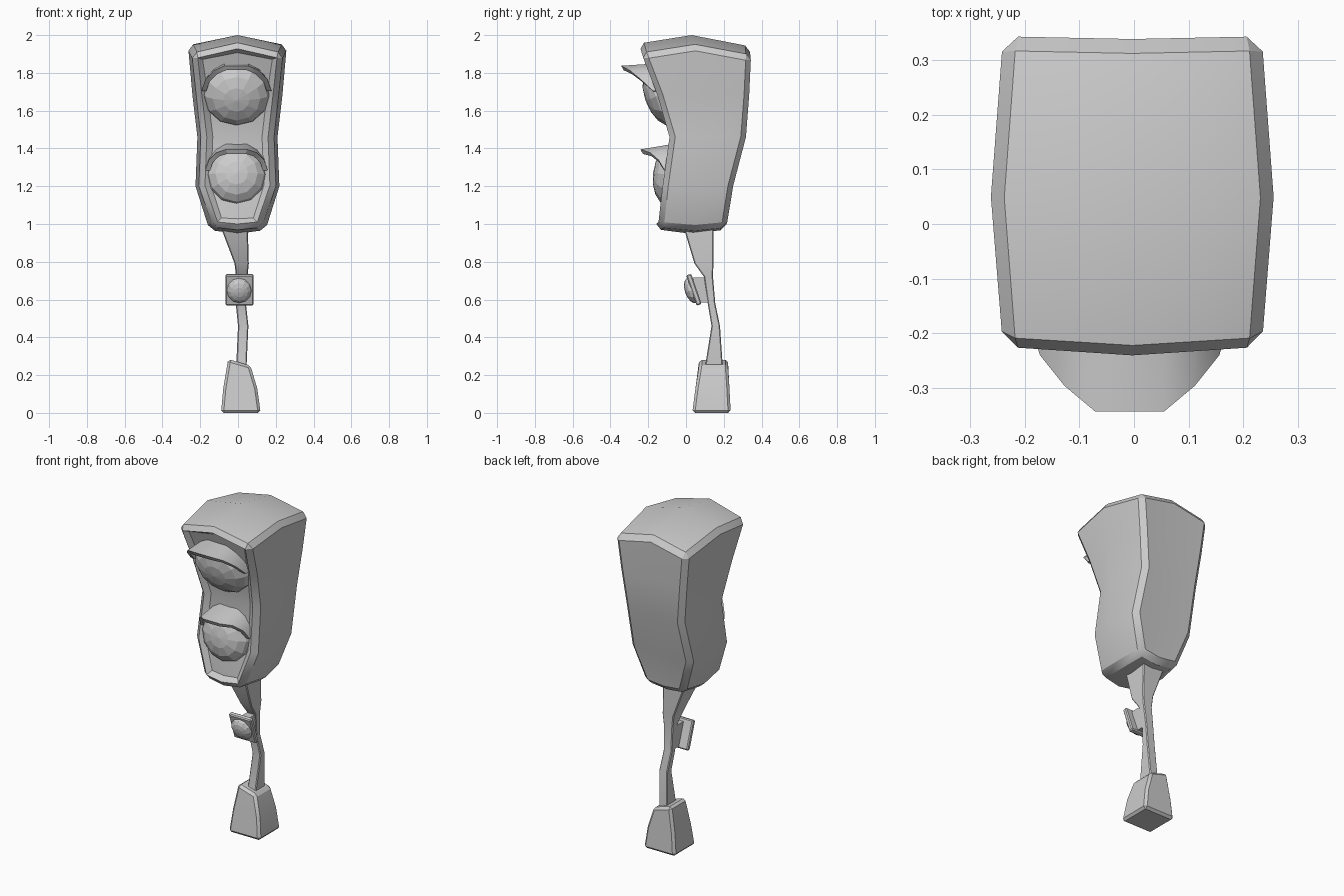
import bpy, bmesh
from math import radians, sin, cos
from mathutils import Matrix

if "Cube" in bpy.data.objects:
    bpy.data.objects.remove(bpy.data.objects["Cube"])


def finish(bm, name, smooth=None):
    bmesh.ops.recalc_face_normals(bm, faces=bm.faces)
    me = bpy.data.meshes.new(name)
    bm.to_mesh(me)
    bm.free()
    ob = bpy.data.objects.new(name, me)
    bpy.context.collection.objects.link(ob)
    if smooth:
        bpy.context.view_layer.objects.active = ob
        ob.select_set(True)
        bpy.ops.object.shade_smooth_by_angle(angle=radians(smooth))
        ob.select_set(False)
    return ob


def bridge(bm, a, b):
    n = len(a)
    for i in range(n):
        j = (i + 1) % n
        bm.faces.new((a[i], a[j], b[j], b[i]))


def bevel_sharp(bm, width, angle, segments=1):
    bmesh.ops.recalc_face_normals(bm, faces=bm.faces)
    edges = [e for e in bm.edges if e.calc_face_angle(0) > radians(angle)]
    bmesh.ops.bevel(bm, geom=edges, offset=width, segments=segments,
                    affect='EDGES', profile=0.5)


def box_loft(name, levels, bevel):
    """Loft rectangles; each level is (x0, x1, y0, y1, z_left, z_right)."""
    bm = bmesh.new()
    rings = []
    for x0, x1, y0, y1, zl, zr in levels:
        pts = [(x0, y0, zl), (x1, y0, zr), (x1, y1, zr), (x0, y1, zl)]
        rings.append([bm.verts.new(p) for p in pts])
    for a, b in zip(rings, rings[1:]):
        bridge(bm, a, b)
    bm.faces.new(rings[0])
    bm.faces.new(rings[-1])
    if bevel:
        bevel_sharp(bm, bevel, 50)
    return finish(bm, name, 25)


# Housing: stacked eight-point rings, half width x, front y, back y,
# z of front corner, front centre, side middle, back corner, back centre
def housing():
    rows = [(0.148, -0.145, 0.215, 0.985, 0.972, 0.968, 0.985, 0.97),
            (0.222, -0.122, 0.25, 1.2, 1.2, 1.2, 1.2, 1.2),
            (0.212, -0.085, 0.318, 1.46, 1.46, 1.46, 1.46, 1.46),
            (0.238, -0.15, 0.335, 1.68, 1.68, 1.68, 1.68, 1.68),
            (0.262, -0.235, 0.345, 1.90, 1.955, 1.945, 1.89, 1.94)]
    bm = bmesh.new()
    rings = []
    for x, yf, yb, zf, zfc, zm, zb, zbc in rows:
        xe, ym = x - 0.022, 0.05
        pts = [(-xe, yf, zf), (0, yf - 0.015, zfc), (xe, yf, zf), (x, ym, zm),
               (xe, yb, zb), (0, yb - 0.005, zbc), (-xe, yb, zb), (-x, ym, zm)]
        rings.append([bm.verts.new(p) for p in pts])
    for a, b in zip(rings, rings[1:]):
        bridge(bm, a, b)
    for r, z in ((rings[0], 0.948), (rings[-1], 2.0)):
        c = bm.verts.new((0, 0.03, z))
        for i in (1, 3, 5, 7):
            bm.faces.new((r[i], r[(i + 1) % 8], r[(i + 2) % 8], c))
    bevel_sharp(bm, 0.028, 45)
    # recessed front panel
    bm.normal_update()
    front = [f for f in bm.faces if f.normal.y < -0.87]
    bmesh.ops.inset_region(bm, faces=front, thickness=0.03, depth=-0.025)
    bmesh.ops.translate(bm, verts=bm.verts, vec=(-0.003, 0, 0))
    finish(bm, "housing", 30)


# Faceted domes
def dome(name, loc, rx, rz, depth, tilt, seg=12):
    bm = bmesh.new()
    bmesh.ops.create_uvsphere(bm, u_segments=seg, v_segments=8, radius=1)
    bmesh.ops.delete(bm, geom=[v for v in bm.verts if v.co.z < -0.01], context='VERTS')
    m = (Matrix.Translation(loc) @ Matrix.Rotation(radians(tilt), 4, 'X')
         @ Matrix.Diagonal((rx, rz, depth, 1)))
    bmesh.ops.transform(bm, matrix=m, verts=bm.verts)
    return finish(bm, name)


# Visors: arched hoods that reach furthest forward over the top of each lens
def visor(name, cz, rx, rz, panel_y, slope, reach, drop):
    bm = bmesh.new()
    loops = []
    half = [(5, 0.0), (28, 0.3), (50, 0.64), (70, 1.0)]
    arc = half + [(180 - a, k) for a, k in reversed(half)]
    tip = panel_y + slope * rz - reach
    for a, k in arc:
        c, s = cos(radians(a)), sin(radians(a))
        loop = []
        for t, fwd in ((0, 0), (0, 1), (0.025, 1), (0.025, 0)):
            x, z = -0.008 + (rx - t) * c, cz + (rz - t) * s
            y = panel_y + slope * (z - cz)
            if fwd:
                y = (y - 0.03) * (1 - k) + tip * k + t * 0.5 * k
                z -= drop * k
            else:
                y += 0.03
            loop.append(bm.verts.new((x, y, z)))
        loops.append(loop)
    for a, b in zip(loops, loops[1:]):
        bridge(bm, a, b)
    bm.faces.new(loops[0])
    bm.faces.new(loops[-1])
    finish(bm, name, 30)


housing()
dome("upper_lens", (-0.008, -0.125, 1.685), 0.178, 0.172, 0.095, 109)
dome("lower_lens", (-0.008, -0.085, 1.26), 0.158, 0.16, 0.09, 83)
visor("upper_visor", 1.69, 0.186, 0.17, -0.14, -0.33, 0.147, 0.012)
visor("lower_visor", 1.27, 0.166, 0.17, -0.085, 0.13, 0.178, 0.035)

# Crooked post
box_loft("post", [(-0.01, 0.045, 0.10, 0.195, 0.24, 0.24),
                  (0.0, 0.055, 0.135, 0.18, 0.46, 0.46),
                  (-0.012, 0.042, 0.115, 0.155, 0.58, 0.58),
                  (-0.01, 0.05, 0.095, 0.143, 0.72, 0.72),
                  (-0.018, 0.057, 0.045, 0.145, 0.79, 0.79),
                  (-0.09, 0.052, -0.012, 0.146, 0.98, 0.98)], 0.005)

# Foot
box_loft("foot", [(-0.09, 0.12, 0.033, 0.237, 0, 0),
                  (-0.078, 0.102, 0.05, 0.23, 0.13, 0.13),
                  (-0.052, 0.066, 0.07, 0.222, 0.285, 0.25)], 0.014)

# Button box: tilted plate, arm to the post, round button
bm = bmesh.new()
bmesh.ops.create_cube(bm, size=1, matrix=Matrix.Translation((0.008, 0.042, 0.652))
                      @ Matrix.Rotation(radians(19), 4, 'X')
                      @ Matrix.Diagonal((0.148, 0.028, 0.17, 1)))
bevel_sharp(bm, 0.006, 50)
finish(bm, "button_plate")
box_loft("button_arm", [(-0.008, 0.04, 0.075, 0.14, 0.585, 0.585),
                        (-0.008, 0.045, 0.035, 0.13, 0.718, 0.718)], 0)
dome("button", (0.006, 0.03, 0.648), 0.066, 0.07, 0.036, 109)
